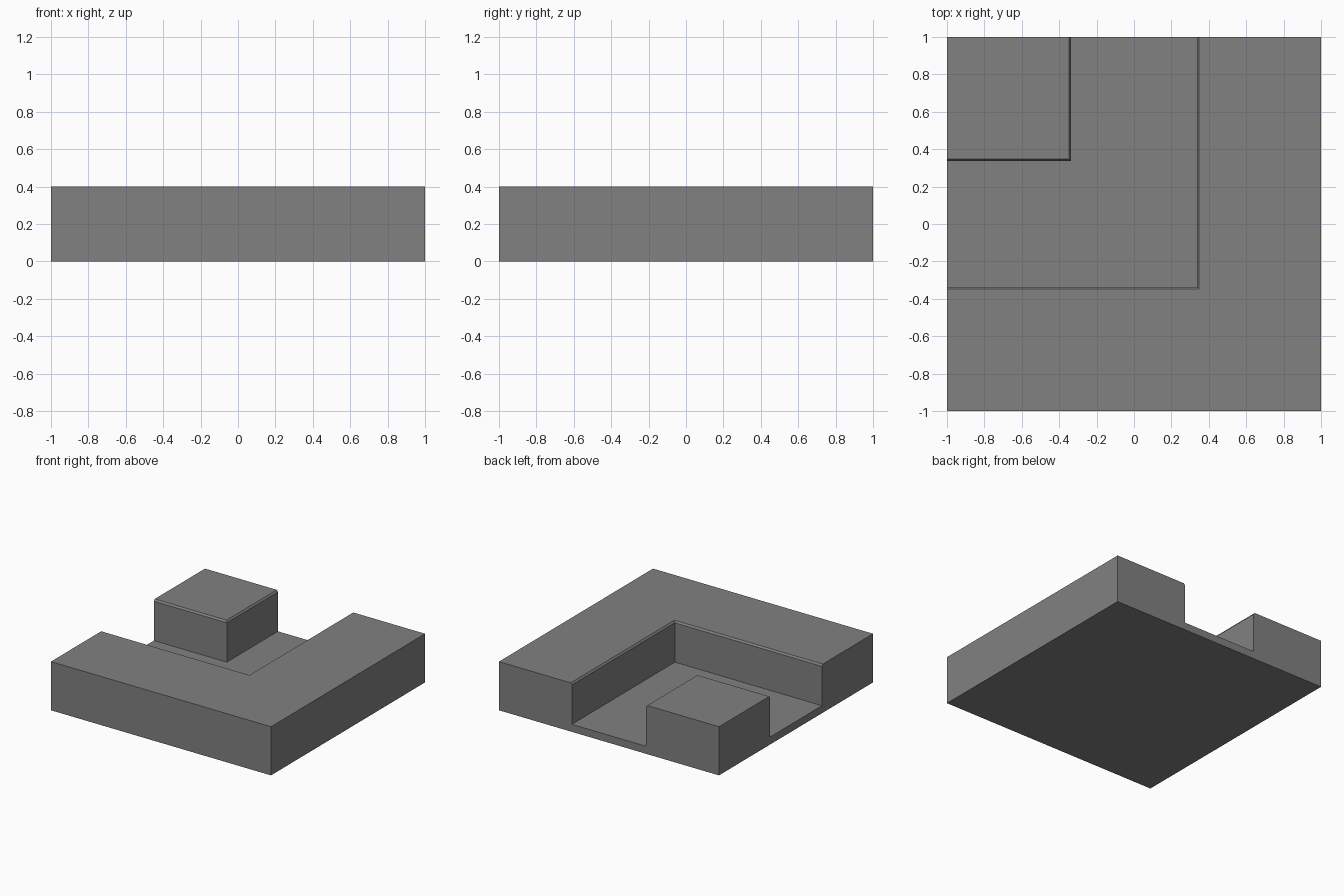
import bpy
import bmesh

cube = bpy.data.objects.get("Cube")
if cube:
    bpy.data.objects.remove(cube, do_unlink=True)

HEIGHT, FLOOR = 0.4, 0.062      # slab height and channel floor
WALL = 0.337                    # distance of channel walls from the axes
BEVEL_W, BEVEL_H = 0.011, 0.015


def make_object(name, bm):
    bmesh.ops.recalc_face_normals(bm, faces=bm.faces)
    mesh = bpy.data.meshes.new(name)
    bm.to_mesh(mesh)
    bm.free()
    obj = bpy.data.objects.new(name, mesh)
    bpy.context.collection.objects.link(obj)
    return obj


def channel_ring(bm, a, z):
    """L-shaped outline running past the left-hand and rear slab edges."""
    points = [(-2, -a), (a, -a), (a, 2), (-a, 2), (-a, a), (-2, a)]
    return [bm.verts.new((x, y, z)) for x, y in points]


# Solid square slab
bm = bmesh.new()
bmesh.ops.create_cube(bm, size=2)
for v in bm.verts:
    v.co.z = HEIGHT if v.co.z > 0 else 0
slab = make_object("corner_tile", bm)

# Channel cutter, flaring at the top to leave chamfered rims
bm = bmesh.new()
levels = [(WALL, FLOOR), (WALL, HEIGHT - BEVEL_H),
          (WALL + 2 * BEVEL_W, HEIGHT + BEVEL_H)]
rings = [channel_ring(bm, a, z) for a, z in levels]
for low, high in zip(rings, rings[1:]):
    for i in range(len(low)):
        j = (i + 1) % len(low)
        bm.faces.new((low[i], low[j], high[j], high[i]))
bm.faces.new(rings[0])
bm.faces.new(rings[-1])
cutter = make_object("channel_cutter", bm)
cutter.hide_render = True

# Cut the channel, leaving the corner block and the outer L wall
cut = slab.modifiers.new("channel", "BOOLEAN")
cut.operation = "DIFFERENCE"
cut.solver = "EXACT"
cut.object = cutter
bpy.context.view_layer.objects.active = slab
slab.select_set(True)
bpy.ops.object.modifier_apply(modifier=cut.name)
bpy.data.objects.remove(cutter, do_unlink=True)

# Plain grey material
grey = bpy.data.materials.new("stone_grey")
grey.use_nodes = True
color = (0.22, 0.22, 0.22, 1)
grey.diffuse_color = color
for node in grey.node_tree.nodes:
    if node.type == "BSDF_PRINCIPLED":
        node.inputs["Base Color"].default_value = color
slab.data.materials.clear()
slab.data.materials.append(grey)
